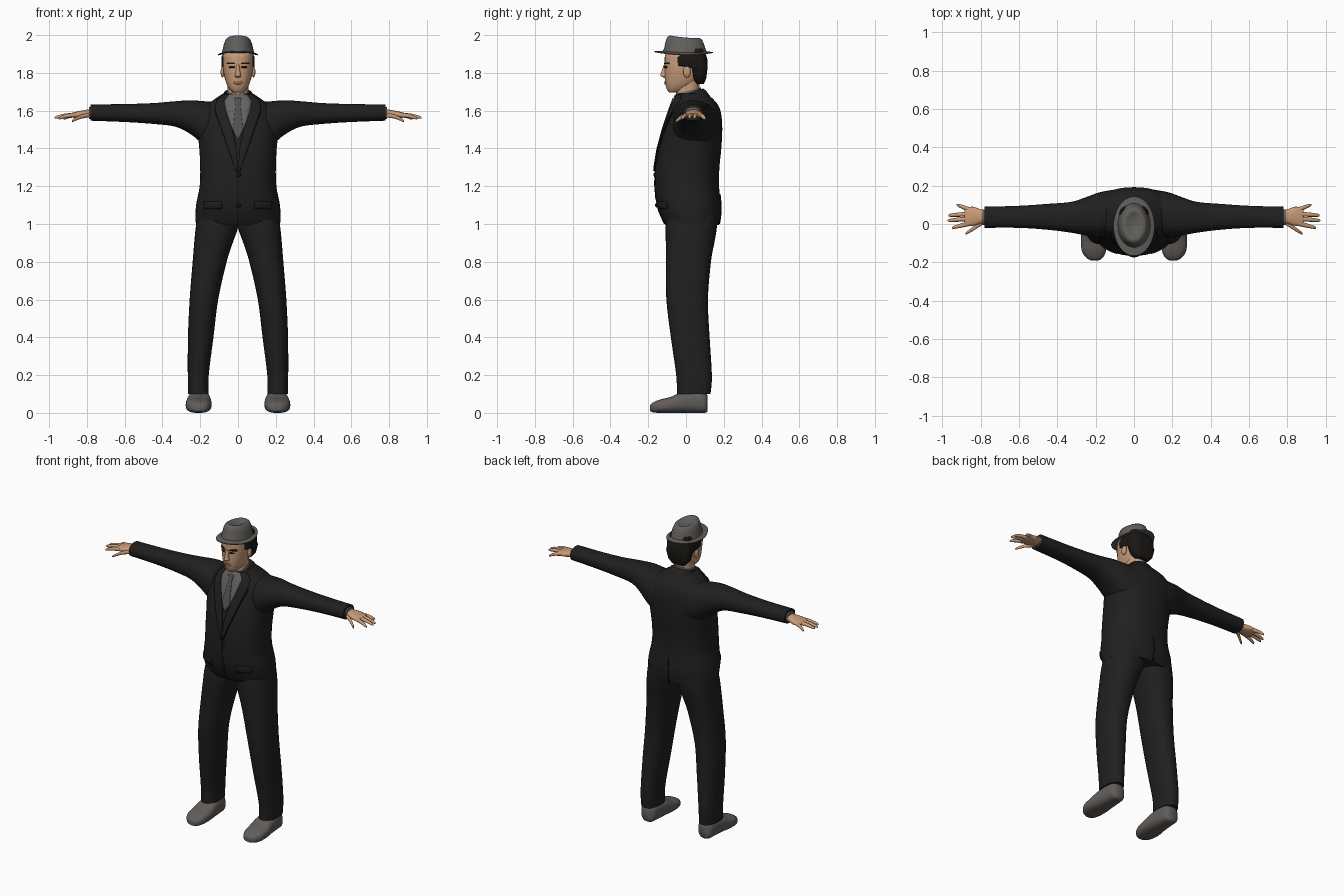
import bpy, bmesh, math
from mathutils import Vector

cube = bpy.data.objects.get("Cube")
if cube:
    bpy.data.objects.remove(cube, do_unlink=True)


def material(name, r, g, b):
    m = bpy.data.materials.new(name)
    m.use_nodes = True
    m.diffuse_color = (r, g, b, 1)
    node = next(n for n in m.node_tree.nodes if n.type == 'BSDF_PRINCIPLED')
    node.inputs["Base Color"].default_value = (r, g, b, 1)
    node.inputs["Roughness"].default_value = .8
    return m


SUIT = material("black suit", .014, .014, .014)
SEAM = material("dark seam", .005, .005, .005)
SHIRT = material("grey shirt", .13, .125, .12)
TIE = material("dark grey tie", .085, .083, .08)
FELT = material("grey felt", .12, .113, .105)
LEATHER = material("grey leather", .12, .11, .103)
SKIN = material("skin", .58, .33, .19)
HAIR = material("black hair", .01, .009, .008)
LIPS = material("lips", .36, .16, .1)


def finish(name, bm, mat, angle=50):
    bmesh.ops.recalc_face_normals(bm, faces=bm.faces)
    mesh = bpy.data.meshes.new(name)
    bm.to_mesh(mesh)
    bm.free()
    mesh.materials.append(mat)
    ob = bpy.data.objects.new(name, mesh)
    bpy.context.collection.objects.link(ob)
    bpy.ops.object.select_all(action='DESELECT')
    ob.select_set(True)
    bpy.context.view_layer.objects.active = ob
    bpy.ops.object.shade_smooth_by_angle(angle=math.radians(angle))
    return ob


def smooth_rows(rows, steps):
    """Insert Catmull-Rom rows between the given ones."""
    rows = [Vector(r) for r in rows]
    out = []
    for i in range(len(rows) - 1):
        a, b = rows[max(i - 1, 0)], rows[i]
        c, d = rows[i + 1], rows[min(i + 2, len(rows) - 1)]
        for k in range(steps):
            t = k / steps
            p = b if steps == 1 else (b * 2 + (c - a) * t + (a * 2 - b * 5 + c * 4 - d) * t * t
                                      + (b * 3 - a - c * 3 + d) * t ** 3) / 2
            out.append(p)
    return out + [rows[-1]]


def loft(name, rows, mat, axis='z', n=32, steps=4, power=2.3, bend=None, flip=1):
    """Skin superellipse sections: (position, u min, u max, v min, v max)."""
    bm = bmesh.new()
    rings = []
    for t, u0, u1, v0, v1 in smooth_rows(rows, steps):
        ring = []
        for k in range(n):
            c, s = math.cos(math.tau * k / n), math.sin(math.tau * k / n)
            u = (u0 + u1) / 2 + (u1 - u0) / 2 * math.copysign(abs(c) ** (2 / power), c)
            v = (v0 + v1) / 2 + (v1 - v0) / 2 * math.copysign(abs(s) ** (2 / power), s)
            x, y, z = {'z': (u, v, t), 'x': (t, u, v), 'y': (u, t, v)}[axis]
            if bend:
                z += bend(x, y, z)
            ring.append(bm.verts.new((x * flip, y, z)))
        rings.append(ring)
    for a, b in zip(rings, rings[1:]):
        for k in range(n):
            bm.faces.new((a[k], a[(k + 1) % n], b[(k + 1) % n], b[k]))
    bm.faces.new(rings[0])
    bm.faces.new(rings[-1])
    return finish(name, bm, mat)


def both(name, rows, mat, **kw):
    for side, flip in (("left_", 1), ("right_", -1)):
        loft(side + name, rows, mat, flip=flip, **kw)


def sym(*rows):
    """Rows given as (z, half width, front y, back y)."""
    return [(z, -w, w, f, b) for z, w, f, b in rows]


def surface_y(body, x, z, side, power=2.3):
    """Depth of a lofted body at x, z; side is -1 for the front, 1 for the back."""
    i = max([0] + [k for k in range(len(body) - 1) if body[k][0] <= z])
    a, b = Vector(body[i]), Vector(body[i + 1])
    r = a.lerp(b, (z - a[0]) / (b[0] - a[0]))
    e = max(0, 1 - min(1, abs(x) / r[2]) ** power) ** (1 / power)
    return (r[3] + r[4]) / 2 + side * (r[4] - r[3]) / 2 * e


def patch(name, body, rows, mat, side=-1, lift=.005, flip=1):
    """Thin plate that follows a body, given as rows of (z, x min, x max)."""
    bm = bmesh.new()
    grid = []
    for (z0, a0, b0), (z1, a1, b1) in zip(rows, rows[1:]):
        for k in range(5):
            t = k / 4
            z, a, b = z0 + (z1 - z0) * t, a0 + (a1 - a0) * t, b0 + (b1 - b0) * t
            xs = [a + (b - a) * j / 6 for j in range(7)]
            grid.append([bm.verts.new((x * flip, surface_y(body, x, z, side) + side * lift, z)) for x in xs])
    for p, q in zip(grid, grid[1:]):
        for j in range(6):
            bm.faces.new((p[j], p[j + 1], q[j + 1], q[j]))
    bmesh.ops.remove_doubles(bm, verts=bm.verts, dist=.0002)
    ob = finish(name, bm, mat)
    mod = ob.modifiers.new("thickness", 'SOLIDIFY')
    mod.thickness = .006
    mod.offset = 0


def ball(name, center, size, mat):
    bm = bmesh.new()
    bmesh.ops.create_uvsphere(bm, u_segments=16, v_segments=10, radius=1)
    for v in bm.verts:
        v.co = Vector(center) + Vector(a * b for a, b in zip(v.co, size))
    finish(name, bm, mat)


# Jacket
torso = sym((.995, .222, -.11, .175), (1.03, .225, -.13, .182), (1.1, .222, -.155, .185),
            (1.2, .203, -.165, .175), (1.3, .2, -.162, .177), (1.4, .205, -.145, .187),
            (1.5, .215, -.118, .192), (1.57, .21, -.095, .188), (1.62, .18, -.078, .175),
            (1.66, .125, -.062, .145), (1.69, .08, -.05, .11))
loft("jacket_body", torso, SUIT, n=48)
loft("jacket_collar", sym((1.65, .1, -.055, .13), (1.69, .08, -.045, .105), (1.705, .07, -.04, .09)),
     SUIT, bend=lambda x, y, z: .3 * (y - .05))
both("sleeve", [(.1, -.06, .18, 1.38, 1.645), (.18, -.07, .165, 1.42, 1.65), (.25, -.06, .14, 1.475, 1.655),
                (.33, -.045, .115, 1.515, 1.65), (.45, -.03, .105, 1.53, 1.64),
                (.6, -.02, .095, 1.54, 1.635), (.78, -.02, .09, 1.547, 1.633)], SUIT, axis='x')

# Shirt, tie, lapels and jacket details
patch("shirt_front", torso, [(1.685, -.05, .05), (1.65, -.078, .078), (1.55, -.05, .05), (1.45, -.005, .005)],
      SHIRT, lift=.004)
patch("tie", torso, [(1.665, -.018, .018), (1.635, -.012, .012), (1.5, -.026, .026), (1.46, -.008, .008)],
      TIE, lift=.008)
loft("shirt_collar", sym((1.65, .075, -.065, .09), (1.7, .062, -.058, .082), (1.715, .058, -.052, .078)),
     SHIRT, bend=lambda x, y, z: .25 * (y - .05))
for side, flip in (("left_", 1), ("right_", -1)):
    patch(side + "lapel", torso, [(1.685, .05, .078), (1.65, .074, .115), (1.6, .064, .12),
                                  (1.5, .03, .085), (1.4, .008, .05), (1.28, 0, .008)], SUIT, lift=.008, flip=flip)
    patch(side + "lapel_edge", torso, [(1.6, .11, .125), (1.5, .08, .09), (1.4, .045, .055), (1.28, .005, .012)],
          SEAM, lift=.004, flip=flip)
    patch(side + "pocket_flap", torso, [(1.12, .09, .18), (1.08, .085, .178)], SUIT, lift=.006, flip=flip)
patch("front_opening", torso, [(1.28, -.003, .003), (1.0, -.003, .003)], SEAM, lift=.001)
patch("back_vent", torso, [(1.16, -.003, .003), (1.0, -.005, .005)], SEAM, side=1, lift=.001)
for i, z in enumerate((1.1, 1.26)):
    ball(f"button_{i + 1}", (.005, surface_y(torso, 0, z, -1), z), (.012, .009, .012), SEAM)

# Trousers and shoes
both("trouser_leg", [(1.06, -.01, .21, -.1, .165), (.98, 0, .224, -.108, .163), (.9, .028, .232, -.107, .15),
                     (.8, .06, .24, -.106, .132), (.6, .105, .256, -.104, .116), (.4, .13, .265, -.08, .125),
                     (.2, .155, .266, -.052, .137), (.1, .155, .265, -.048, .13)], SUIT)
both("shoe", [(-.19, .185, .225, .01, .04), (-.175, .162, .25, .003, .055), (-.14, .146, .272, 0, .07),
              (-.08, .14, .277, 0, .085), (-.02, .143, .27, 0, .11), (.06, .15, .262, 0, .12),
              (.1, .16, .255, 0, .11), (.115, .18, .235, .01, .09)], LEATHER, axis='y', power=2.6)

# Hands
both("shirt_cuff", [(.74, -.005, .078, 1.555, 1.622), (.79, -.004, .076, 1.557, 1.62)], SHIRT, axis='x', steps=1)
both("palm", [(.76, .01, .068, 1.566, 1.608), (.8, .002, .077, 1.563, 1.605), (.84, -.01, .09, 1.56, 1.598),
              (.875, -.01, .085, 1.563, 1.59), (.885, 0, .075, 1.567, 1.585)], SKIN, axis='x')
digits = {"thumb": (.78, .015, .88, -.052, 1.543), "index_finger": (.86, .002, .95, -.02, 1.558),
          "middle_finger": (.87, .027, .972, .018, 1.562), "ring_finger": (.87, .052, .968, .045, 1.562),
          "little_finger": (.855, .074, .925, .1, 1.556)}
for name, (x0, y0, x1, y1, tip) in digits.items():
    rows = []
    for t, r in ((0, .013), (.5, .011), (.9, .008), (1, .003)):
        y, z = y0 + (y1 - y0) * t, 1.577 + (tip - 1.577) * t * t
        rows.append((x0 + (x1 - x0) * t, y - r, y + r, z - r, z + r))
    both(name, rows, SKIN, axis='x', n=10, steps=2, power=2)

# Head and face
head = sym((1.695, .025, -.088, -.03), (1.71, .042, -.1, 0), (1.74, .06, -.109, .05), (1.78, .072, -.113, .085),
           (1.82, .079, -.113, .095), (1.86, .081, -.113, .1), (1.9, .078, -.108, .095), (1.94, .05, -.07, .06))
loft("head", head, SKIN)
loft("neck", sym((1.6, .062, -.05, .08), (1.7, .055, -.052, .07), (1.78, .055, -.045, .075)), SKIN)
loft("nose", sym((1.775, .011, -.116, -.09), (1.784, .017, -.135, -.09), (1.8, .013, -.133, -.09),
                 (1.845, .008, -.117, -.09)), SKIN, n=16)
loft("hair", sym((1.742, .045, .05, .095), (1.77, .07, .03, .107), (1.825, .084, .015, .114),
                 (1.838, .088, -.068, .115), (1.88, .088, -.072, .112), (1.93, .07, -.06, .09)),
     HAIR, steps=1, power=3.3)
patch("mouth", head, [(1.757, -.018, .018), (1.747, -.024, .024), (1.74, -.014, .014)], LIPS, lift=.001)
for side, flip in (("left_", 1), ("right_", -1)):
    patch(side + "eye", head, [(1.837, .02, .042), (1.827, .018, .046)], HAIR, lift=.001, flip=flip)
    patch(side + "eyebrow", head, [(1.856, .028, .056), (1.846, .012, .06)], HAIR, lift=.002, flip=flip)
    ball(side + "ear", (.082 * flip, .005, 1.805), (.01, .02, .03), SKIN)

# Hat with a curled brim and a dented crown
loft("hat", sym((1.9, .08, -.12, .1), (1.893, .106, -.165, .142), (1.898, .107, -.166, .143),
                (1.908, .085, -.122, .108), (1.925, .081, -.115, .102), (1.955, .074, -.107, .095),
                (1.978, .064, -.098, .085), (1.987, .052, -.085, .073), (1.986, .04, -.07, .06),
                (1.972, .02, -.045, .042)),
     FELT, steps=1, n=40, power=2, bend=lambda x, y, z: .6 * y * y - (.08 * y if z > 1.95 else 0))
